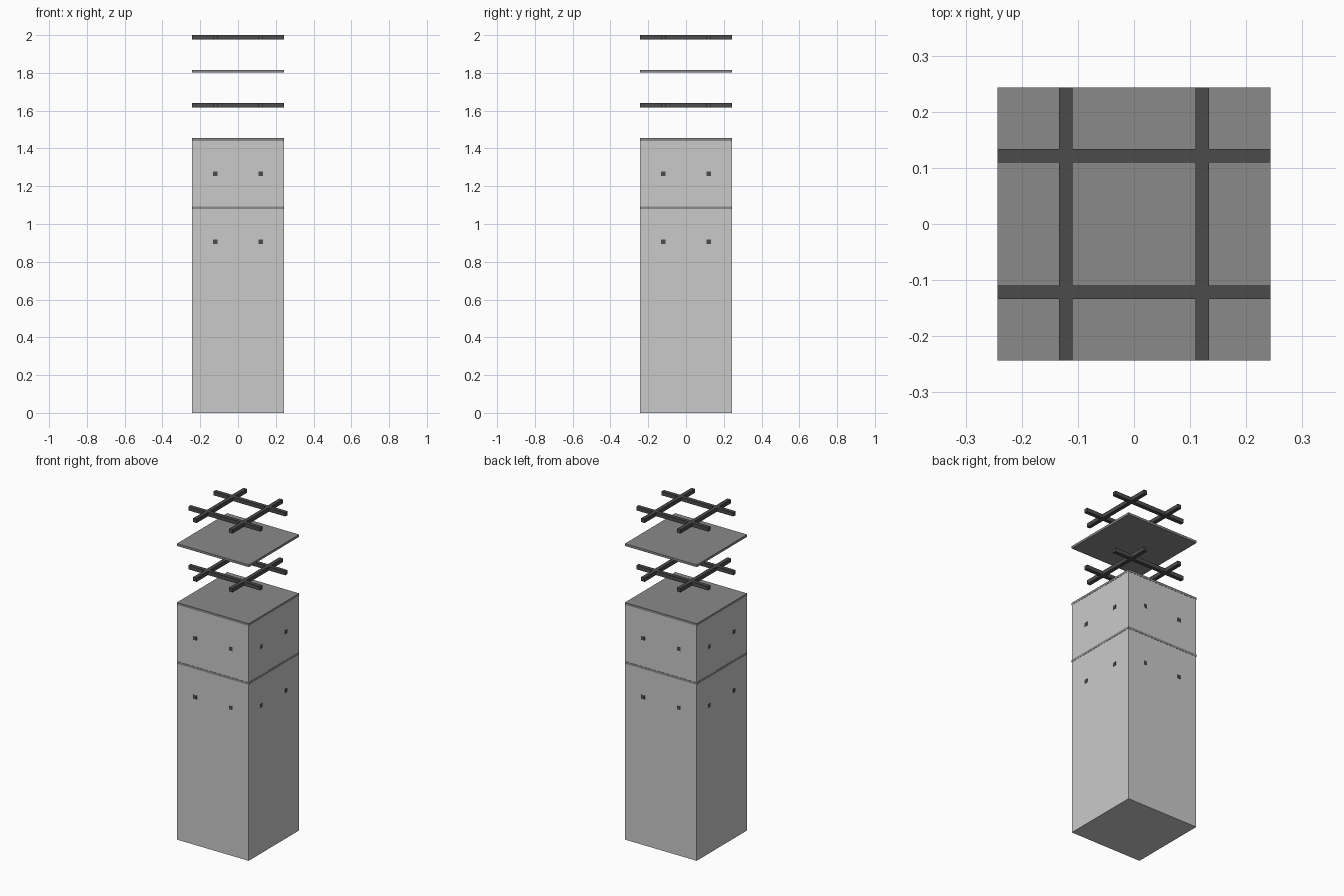
import bpy

cube = bpy.data.objects.get("Cube")
if cube:
    bpy.data.objects.remove(cube, do_unlink=True)

HALF = 0.2437        # half width of slabs and beams
BODY = 0.2425        # half width of the wall blocks
BEAM_X = 0.1215      # beam offset from the centre
BEAM = 0.0235        # beam thickness
SLAB = 0.014         # slab thickness
STEP = 0.3607        # spacing between levels
TOP = 2.0


def material(name, value):
    mat = bpy.data.materials.new(name)
    mat.use_nodes = True
    colour = (value, value, value, 1)
    mat.diffuse_color = colour
    mat.node_tree.nodes["Principled BSDF"].inputs["Base Color"].default_value = colour
    return mat


def box(name, low, high, mat):
    bpy.ops.mesh.primitive_cube_add(size=1)
    obj = bpy.context.object
    obj.name = name
    obj.location = [(a + b) / 2 for a, b in zip(low, high)]
    obj.scale = [b - a for a, b in zip(low, high)]
    obj.data.materials.append(mat)
    return obj


light = material("light grey wall", 0.59)
mid = material("mid grey slab", 0.255)
dark = material("dark grey beam", 0.07)

# Floor slabs, halfway between the beam levels
slab_tops = [TOP - BEAM / 2 - STEP * (i + 0.5) + SLAB / 2 for i in range(3)]
for i, z in enumerate(slab_tops):
    box(f"slab_{i + 1}", (-HALF, -HALF, z - SLAB), (HALF, HALF, z), mid)

# Wall blocks below the two lower slabs
upper, lower = slab_tops[1], slab_tops[2]
box("upper_wall", (-BODY, -BODY, lower), (BODY, BODY, upper - SLAB), light)
box("lower_wall", (-BODY, -BODY, 0), (BODY, BODY, lower - SLAB), light)

# Four levels of crossed beams; the lower two pass through the walls
for level in range(4):
    z = TOP - STEP * level
    for side, s in (("left", 1), ("right", -1)):
        c = s * BEAM_X
        box(f"{side}_beam_{level + 1}", (c - BEAM / 2, -HALF, z - BEAM),
            (c + BEAM / 2, HALF, z), dark)
    for side, s in (("front", -1), ("back", 1)):
        c = s * BEAM_X
        box(f"{side}_beam_{level + 1}", (-HALF, c - BEAM / 2, z - BEAM),
            (HALF, c + BEAM / 2, z), dark)
